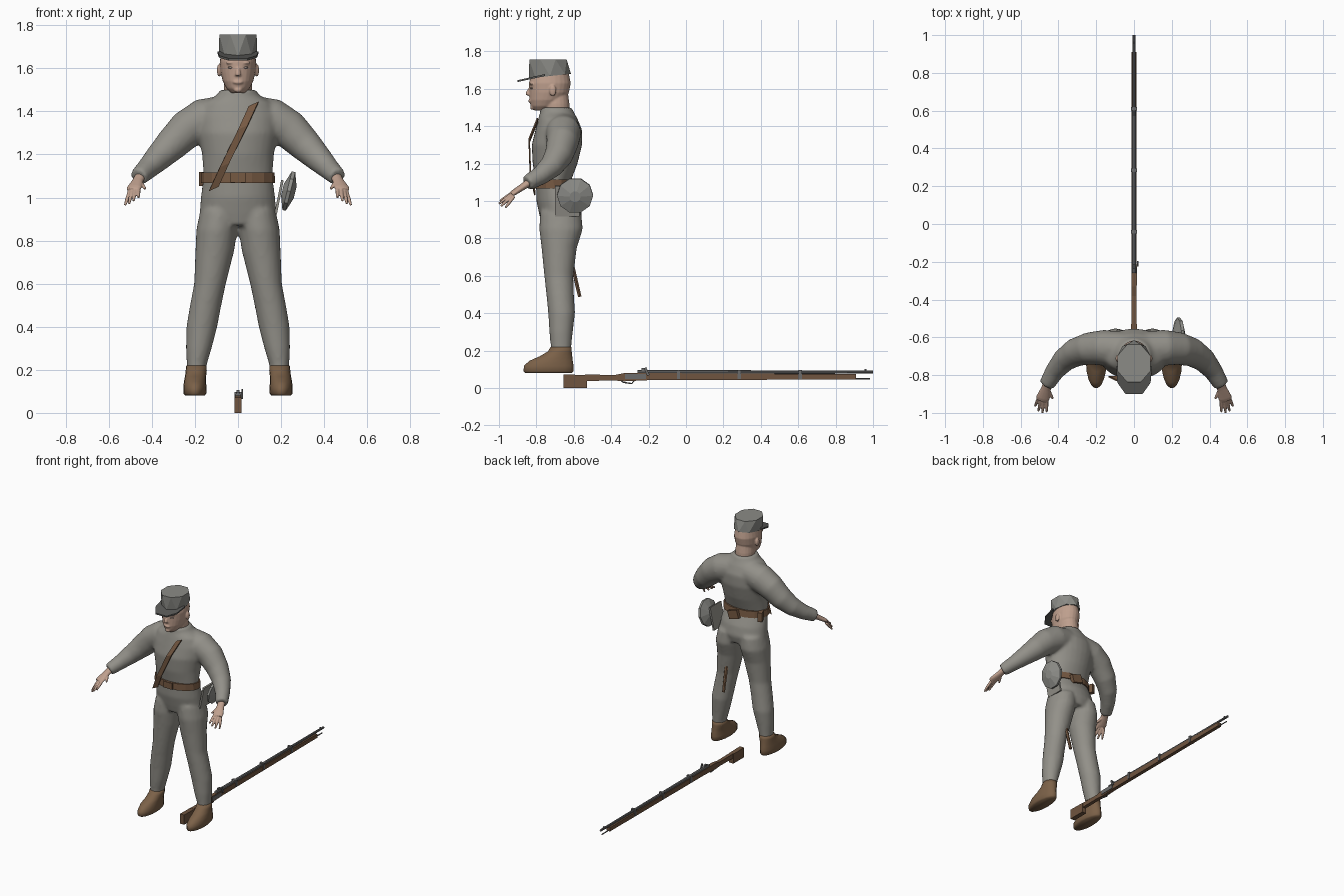
import bpy, bmesh, math
from mathutils import Vector, Matrix

if "Cube" in bpy.data.objects:
    bpy.data.objects.remove(bpy.data.objects["Cube"])


def material(name, r, g, b):
    m = bpy.data.materials.new(name)
    m.use_nodes = True
    m.diffuse_color = (r, g, b, 1)
    node = m.node_tree.nodes["Principled BSDF"]
    node.inputs["Base Color"].default_value = (r, g, b, 1)
    node.inputs["Roughness"].default_value = 0.8
    return m


CLOTH = material("grey wool", .29, .28, .25)
SKIN = material("skin", .52, .35, .27)
LEATHER = material("brown leather", .18, .10, .055)
BOOT = material("boot brown", .20, .12, .065)
WOOD = material("stock wood", .16, .09, .05)
STEEL = material("steel", .15, .15, .15)
FELT = material("cap felt", .26, .26, .24)
PEAK = material("dark peak", .10, .10, .095)
TIN = material("canteen tin", .28, .28, .26)
EYE = material("eye", .30, .24, .21)


def loft(bm, rings, sides=20, level=False):
    """Closed tube through (x, y, z, rx, ry) rings; level keeps the rings horizontal."""
    centres = [Vector(r[:3]) for r in rings]
    loops = []
    for i, ring in enumerate(rings):
        u, v = Vector((1, 0, 0)), Vector((0, 1, 0))
        if not level:
            t = (centres[min(i + 1, len(rings) - 1)] - centres[max(i - 1, 0)]).normalized()
            u = t.cross(Vector((0, 0, 1)))
            u = u.normalized() if u.length > .01 else Vector((1, 0, 0))
            v = u.cross(t)
        angles = [math.tau * k / sides for k in range(sides)]
        loops.append([bm.verts.new(centres[i] + u * ring[3] * math.cos(a) + v * ring[4] * math.sin(a))
                      for a in angles])
    for a, b in zip(loops, loops[1:]):
        for k in range(sides):
            n = (k + 1) % sides
            bm.faces.new((a[k], a[n], b[n], b[k]))
    bm.faces.new(loops[0][::-1])
    bm.faces.new(loops[-1])


def ball(bm, centre, size):
    mat = Matrix.Translation(centre) @ Matrix.Diagonal((*size, 1))
    bmesh.ops.create_uvsphere(bm, u_segments=12, v_segments=8, radius=1, matrix=mat)


def finish(name, bm, mat, smooth=False, voxel=0, relax=4):
    bmesh.ops.recalc_face_normals(bm, faces=bm.faces[:])
    mesh = bpy.data.meshes.new(name)
    bm.to_mesh(mesh)
    bm.free()
    mesh.materials.append(mat)
    ob = bpy.data.objects.new(name, mesh)
    bpy.context.collection.objects.link(ob)
    for p in mesh.polygons:
        p.use_smooth = smooth
    if voxel:
        r = ob.modifiers.new("merge", 'REMESH')
        r.mode, r.voxel_size, r.use_smooth_shade = 'VOXEL', voxel, True
        s = ob.modifiers.new("relax", 'SMOOTH')
        s.factor, s.iterations = .5, relax
    return ob


def tube(name, rings, mat, sides=8, smooth=False, level=False):
    bm = bmesh.new()
    loft(bm, rings, sides, level)
    return finish(name, bm, mat, smooth)


def box(name, centre, size, mat, rot=(0, 0, 0)):
    bm = bmesh.new()
    bmesh.ops.create_cube(bm, size=1, matrix=Matrix.Diagonal((*size, 1)))
    ob = finish(name, bm, mat)
    ob.location, ob.rotation_euler = centre, rot
    return ob


def prism(name, outline, half, mat):
    """Side outline of (y, z) points given thickness along x."""
    bm = bmesh.new()
    face = bm.faces.new([bm.verts.new((-half, y, z)) for y, z in outline])
    out = bmesh.ops.extrude_face_region(bm, geom=[face])
    verts = [g for g in out["geom"] if isinstance(g, bmesh.types.BMVert)]
    bmesh.ops.translate(bm, verts=verts, vec=(2 * half, 0, 0))
    return finish(name, bm, mat)


# Uniform: torso, arms and legs merged into one smooth suit
suit = bmesh.new()
loft(suit, [(0, -.67, .87, .13, .10), (0, -.67, .93, .178, .115), (0, -.685, 1, .173, .115),
            (0, -.71, 1.1, .16, .092), (0, -.70, 1.2, .167, .12), (0, -.69, 1.3, .187, .135),
            (0, -.68, 1.38, .19, .125), (0, -.685, 1.44, .16, .105), (0, -.69, 1.475, .10, .09),
            (0, -.695, 1.50, .083, .085)], 28, True)
for s in (-1, 1):
    loft(suit, [(s * .06, -.66, 1.385, .09, .09), (s * .16, -.655, 1.362, .095, .098),
                (s * .24, -.66, 1.315, .086, .09), (s * .31, -.68, 1.245, .076, .078),
                (s * .37, -.72, 1.185, .064, .064), (s * .42, -.78, 1.135, .051, .051),
                (s * .462, -.85, 1.095, .042, .042)])
    loft(suit, [(s * .085, -.67, .94, .09, .11), (s * .098, -.668, .85, .096, .117),
                (s * .108, -.678, .75, .09, .095), (s * .13, -.68, .6, .074, .078),
                (s * .15, -.673, .5, .073, .074), (s * .168, -.665, .4, .072, .072),
                (s * .182, -.668, .3, .06, .063), (s * .192, -.668, .22, .046, .055),
                (s * .192, -.668, .18, .046, .055)], 20, True)
finish("uniform", suit, CLOTH, voxel=.011, relax=5)

# Head: skull, neck, nose, brows, lips and ears
head = bmesh.new()
loft(head, [(0, -.69, 1.45, .066, .07), (0, -.695, 1.52, .066, .072), (0, -.70, 1.57, .06, .07)], 20, True)
loft(head, [(0, -.775, 1.485, .03, .035), (0, -.757, 1.507, .054, .073), (0, -.745, 1.54, .071, .092),
            (0, -.732, 1.58, .081, .106), (0, -.728, 1.63, .085, .112), (0, -.726, 1.68, .077, .1),
            (0, -.72, 1.72, .055, .07)], 24, True)
loft(head, [(0, -.83, 1.61, .008, .008), (0, -.843, 1.585, .011, .012), (0, -.845, 1.565, .016, .014)], 10, True)
ball(head, (0, -.832, 1.535), (.025, .012, .009))
ball(head, (0, -.82, 1.50), (.02, .014, .013))
for s in (-1, 1):
    ball(head, (s * .032, -.822, 1.626), (.025, .015, .008))
    ball(head, (s * .088, -.712, 1.59), (.01, .019, .03))
finish("head", head, SKIN, voxel=.005, relax=2)
for s in (-1, 1):
    bm = bmesh.new()
    ball(bm, (s * .033, -.823, 1.603), (.014, .01, .006))
    finish("eye_" + ("left" if s > 0 else "right"), bm, EYE, True)

for s, side in ((-1, "right"), (1, "left")):
    # Hand with spread fingers
    hand = bmesh.new()
    loft(hand, [(s * .45, -.83, 1.105, .026, .022), (s * .465, -.87, 1.078, .026, .018),
                (s * .482, -.92, 1.045, .036, .015), (s * .486, -.935, 1.035, .032, .012)], 14)
    for base, tip in (((.462, -.925, 1.045), (.462, -.995, 1.0)), ((.478, -.93, 1.038), (.485, -1.0, .985)),
                      ((.492, -.928, 1.03), (.506, -.99, .972)), ((.504, -.92, 1.025), (.524, -.965, .965)),
                      ((.458, -.87, 1.075), (.43, -.925, 1.04))):
        a, b = Vector(base), Vector(tip)
        a.x, b.x = a.x * s, b.x * s
        loft(hand, [(*a, .01, .01), (*a.lerp(b, .6), .009, .009), (*b, .006, .006)], 8)
    finish("hand_" + side, hand, SKIN, voxel=.0035, relax=2)
    # Boot
    tube("boot_" + side, [(s * .2, -.735, .08, .045, .125), (s * .2, -.735, .09, .053, .135),
                          (s * .2, -.734, .118, .054, .135), (s * .2, -.722, .145, .051, .118),
                          (s * .197, -.695, .17, .049, .088), (s * .194, -.675, .195, .049, .065),
                          (s * .193, -.668, .22, .047, .056)], BOOT, 18, True, True)

# Cap: faceted crown of alternating triangles, and a peak
bm = bmesh.new()
N = 8
low, top = [], []
for k in range(N):
    a = math.tau * k / N
    low.append(bm.verts.new((.088 * math.cos(a), -.727 + .112 * math.sin(a), 1.668 + .012 * math.sin(a))))
    a += math.pi / N
    top.append(bm.verts.new((.094 * math.cos(a), -.738 + .108 * math.sin(a), 1.757)))
for k in range(N):
    bm.faces.new((low[k], low[(k + 1) % N], top[k]))
    bm.faces.new((top[k], low[(k + 1) % N], top[(k + 1) % N]))
bm.faces.new(top)
bm.faces.new(low[::-1])
finish("cap_crown", bm, FELT)
bm = bmesh.new()
rim = [(-.095, -.755), (-.088, -.84), (-.045, -.9), (.045, -.9), (.088, -.84), (.095, -.755)]
face = bm.faces.new([bm.verts.new((x, y, 1.678 + (y + .755) * .22)) for x, y in rim])
out = bmesh.ops.extrude_face_region(bm, geom=[face])
bmesh.ops.translate(bm, vec=(0, 0, -.01), verts=[g for g in out["geom"] if isinstance(g, bmesh.types.BMVert)])
finish("cap_peak", bm, PEAK)

# Belt with buckle and pouches
tube("belt", [(0, -.706, 1.068, .172, .112), (0, -.708, 1.116, .17, .108)], LEATHER, 16, level=True)
box("buckle", (0, -.818, 1.092), (.07, .01, .046), LEATHER)
box("back_pouch", (.02, -.592, 1.075), (.08, .03, .06), LEATHER, (0, .3, 0))
box("hip_pouch", (-.155, -.655, 1.085), (.03, .06, .065), LEATHER, (0, 0, .4))

# Chest strap: bent ribbon standing slightly off the chest
bm = bmesh.new()
across = Vector((.022, 0, .01))
path = [(.072, -.797, 1.435), (.022, -.842, 1.325), (-.062, -.836, 1.15), (-.112, -.812, 1.04)]
rows = [[bm.verts.new(Vector(p) + across * k) for k in (-1, 1)] for p in path]
for a, b in zip(rows, rows[1:]):
    bm.faces.new((a[0], a[1], b[1], b[0]))
strap = finish("chest_strap", bm, LEATHER)
strap.modifiers.new("thickness", 'SOLIDIFY').thickness = .008

# Canteen, haversack and scabbard
axis, mid = Vector((.97, 0, -.24)), Vector((.236, -.593, 1.03))
tube("canteen", [(*(mid + axis * d), r, r) for d, r in ((-.03, .03), (-.008, .097), (.008, .097), (.03, .03))],
     TIN, 10)
box("haversack", (.19, -.635, 1.0), (.012, .13, .165), CLOTH, (0, .2, 0))
tube("scabbard", [(.1, -.665, .9, .016, .012), (.09, -.568, .488, .011, .010)], LEATHER, 6)

# Rifle lying behind the figure
prism("rifle_butt", [(-.655, 0), (-.53, 0), (-.53, .07), (-.655, .072)], .017, WOOD)
prism("rifle_stock", [(-.54, .038), (-.38, .04), (-.33, .036), (-.2, .042), (.91, .046), (.91, .074),
                      (-.2, .08), (-.33, .08), (-.38, .07), (-.54, .072)], .013, WOOD)
tube("barrel", [(0, -.26, .085, .012, .012), (0, 1, .085, .008, .008)], STEEL)
tube("ramrod", [(0, .88, .05, .004, .004), (0, .985, .05, .004, .004)], STEEL, 6)
for i, y in enumerate((-.04, .285, .61)):
    box("barrel_band_%d" % (i + 1), (0, y, .072), (.034, .018, .05), STEEL)
box("front_sight", (0, .96, .097), (.004, .012, .008), STEEL)
box("rear_sight", (0, -.225, .1), (.012, .025, .012), STEEL)
box("lock_plate", (.014, -.27, .062), (.006, .11, .028), STEEL)
box("hammer", (.02, -.21, .088), (.008, .014, .045), STEEL, (.4, 0, 0))
tube("trigger_guard", [(0, -.35, .042, .004, .004), (0, -.335, .03, .004, .004),
                       (0, -.29, .024, .004, .004), (0, -.275, .042, .004, .004)], STEEL, 6)
